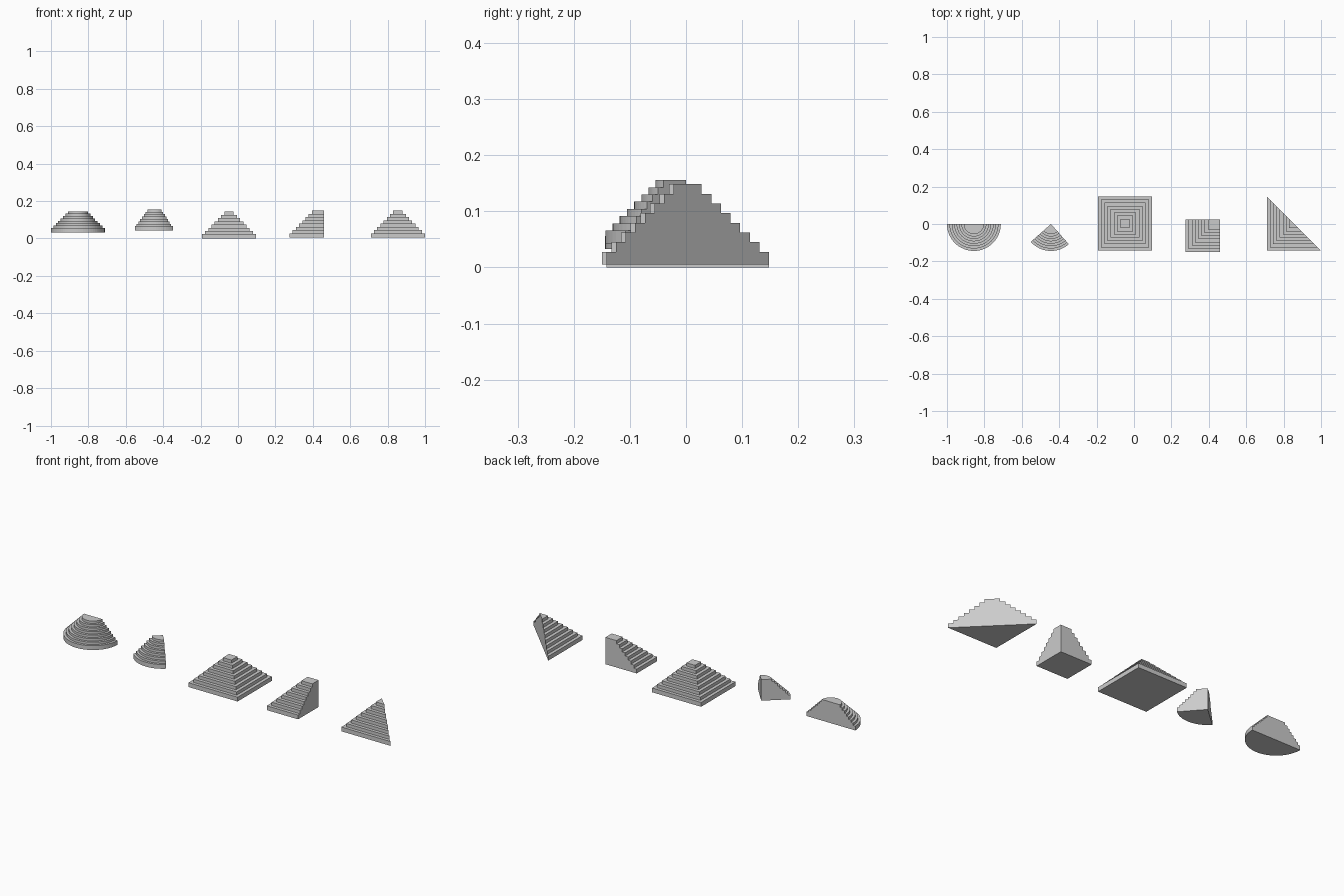
import bpy, bmesh
from math import cos, sin, radians

cube = bpy.data.objects.get("Cube")
if cube:
    bpy.data.objects.remove(cube)

# One plain stone colour
stone = bpy.data.materials.new("light grey stone")
stone.use_nodes = True
stone.diffuse_color = (0.6, 0.6, 0.6, 1)
stone.node_tree.nodes["Principled BSDF"].inputs["Base Color"].default_value = (0.6, 0.6, 0.6, 1)

STEPS = 8
FIRST_RISE = 0.023


def stair_profile(inner, outer, rise):
    """Stepped (size, height) pairs from the base up to the top."""
    tread = (outer - inner) / (STEPS - 1)
    points, z = [], 0
    for i in range(STEPS):
        size = outer - i * tread
        points.append((size, z))
        z += rise if i else FIRST_RISE
        points.append((size, z))
    return points


def stepped_block(name, apex, base, path, profile, closed=False):
    """Sweep the stair profile along a plan path, then close top, bottom and cut sides."""
    ax, ay = apex
    bm = bmesh.new()
    rows = [[bm.verts.new((ax + x, ay + y, base + z)) for x, y in path(s)]
            for s, z in profile]
    count = len(rows[0])
    for low, high in zip(rows, rows[1:]):
        for i in range(count if closed else count - 1):
            j = (i + 1) % count
            bm.faces.new((low[i], low[j], high[j], high[i]))
    if closed:
        bm.faces.new(rows[0])
        bm.faces.new(rows[-1])
    else:
        foot = bm.verts.new((ax, ay, base))
        head = bm.verts.new((ax, ay, base + profile[-1][1]))
        bm.faces.new(rows[0] + [foot])
        bm.faces.new(rows[-1] + [head])
        for end in (0, -1):
            bm.faces.new([row[end] for row in rows] + [head, foot])
    bmesh.ops.recalc_face_normals(bm, faces=bm.faces)
    mesh = bpy.data.meshes.new(name)
    bm.to_mesh(mesh)
    bm.free()
    mesh.materials.append(stone)
    obj = bpy.data.objects.new(name, mesh)
    bpy.context.collection.objects.link(obj)
    return obj


def arc(start, end, segments):
    """Plan path of a round stair."""
    angles = [radians(start + (end - start) * i / segments) for i in range(segments + 1)]
    return lambda r: [(r * cos(a), r * sin(a)) for a in angles]


def square(s):
    return [(-s, s), (-s, -s), (s, -s), (s, s)]


def half_square(s):
    return square(s)[:3]


def corner(s):
    w, d = s + 0.04, s + 0.028
    return [(-w, 0), (-w, -d), (0, -d)]


round_profile = stair_profile(0.054, 0.144, 0.0128)
square_profile = stair_profile(0.025, 0.145, 0.0172)

# Round stairs
stepped_block("half_round_steps", (-0.856, 0), 0.033, arc(-180, 0, 32), round_profile)
stepped_block("quarter_round_steps", (-0.444, 0), 0.043, arc(-138.5, -48.5, 16), round_profile)

# Square stairs: whole, corner and diagonal half
stepped_block("pyramid_steps", (-0.048, 0.003), 0, square, square_profile, closed=True)
stepped_block("corner_steps", (0.46, 0.023), 0.005, corner, square_profile)
stepped_block("diagonal_steps", (0.855, 0.003), 0.005, half_square, square_profile)
